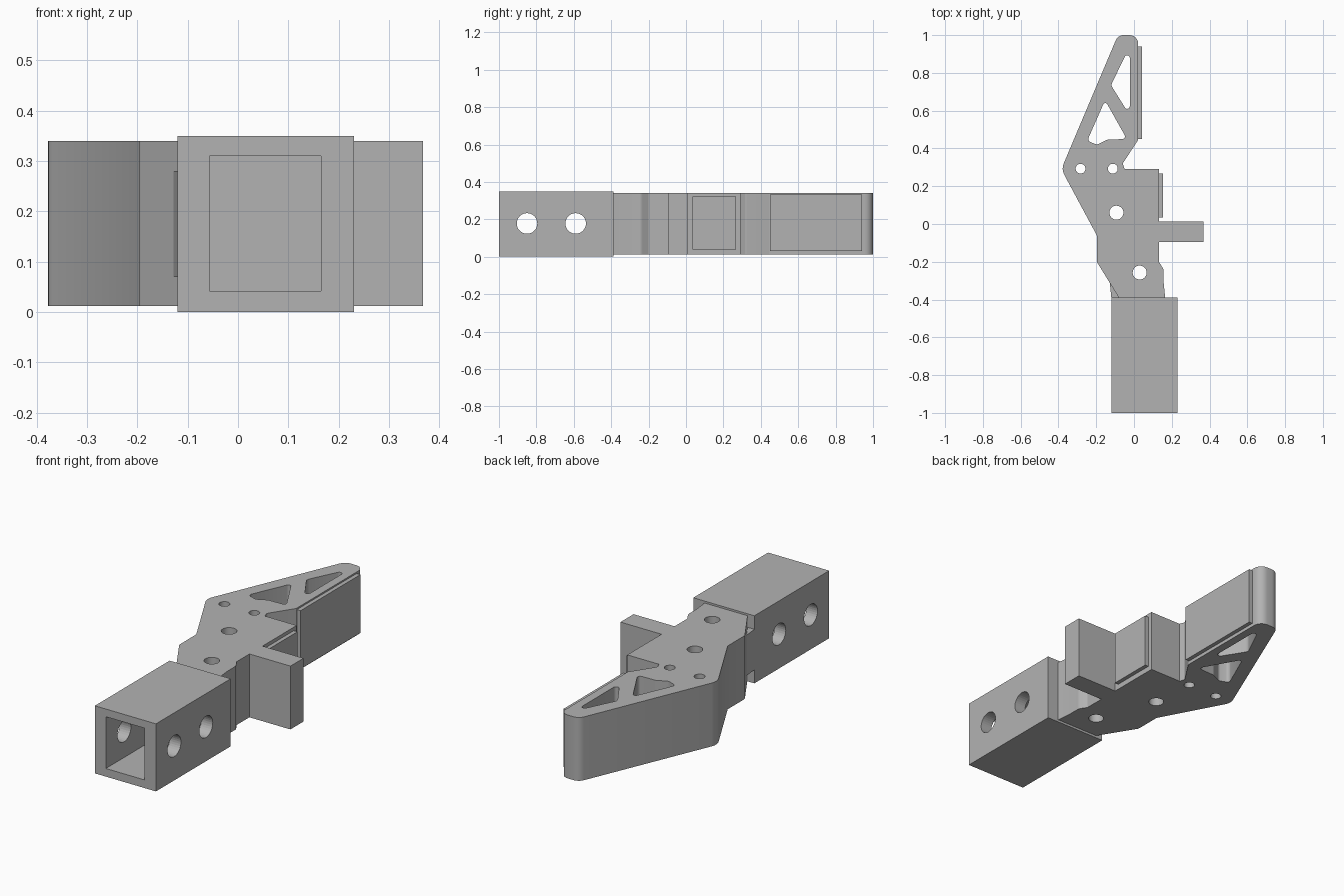
import bpy, bmesh, math
from mathutils import Vector

if "Cube" in bpy.data.objects:
    bpy.data.objects.remove(bpy.data.objects["Cube"])

grey = bpy.data.materials.new("mid grey")
grey.diffuse_color = (0.45, 0.45, 0.45, 1)
grey.use_nodes = True
grey.node_tree.nodes["Principled BSDF"].inputs["Base Color"].default_value = grey.diffuse_color


def rounded(corners, steps=6):
    """Outline from (x, y[, radius]) corners, each with its fillet."""
    pts = []
    for i, c in enumerate(corners):
        p = Vector(c[:2])
        r = c[2] if len(c) > 2 else 0
        if r == 0:
            pts.append(p)
            continue
        a = (Vector(corners[i - 1][:2]) - p).normalized()
        b = (Vector(corners[(i + 1) % len(corners)][:2]) - p).normalized()
        half = a.angle(b) / 2
        centre = p + (a + b).normalized() * (r / math.sin(half))
        start = p + a * (r / math.tan(half)) - centre
        end = p + b * (r / math.tan(half)) - centre
        turn = math.atan2(start.x * end.y - start.y * end.x, start.dot(end))
        for k in range(steps + 1):
            t = turn * k / steps
            pts.append(centre + Vector((start.x * math.cos(t) - start.y * math.sin(t),
                                        start.x * math.sin(t) + start.y * math.cos(t))))
    return pts


def circle(x, y, r, n=32):
    return [Vector((x + r * math.cos(2 * math.pi * k / n),
                    y + r * math.sin(2 * math.pi * k / n))) for k in range(n)]


def plate(name, outlines, z0, z1):
    """Extruded outline; every further outline is a hole."""
    cu = bpy.data.curves.new(name, 'CURVE')
    cu.dimensions, cu.fill_mode = '2D', 'BOTH'
    cu.extrude = (z1 - z0) / 2
    for pts in outlines:
        s = cu.splines.new('POLY')
        s.points.add(len(pts) - 1)
        for q, p in zip(s.points, pts):
            q.co = (p.x, p.y, 0, 1)
        s.use_cyclic_u = True
    tmp = bpy.data.objects.new(name + "_outline", cu)
    bpy.context.collection.objects.link(tmp)
    bpy.context.view_layer.update()
    me = bpy.data.meshes.new_from_object(
        tmp.evaluated_get(bpy.context.evaluated_depsgraph_get()))
    bpy.data.objects.remove(tmp)
    bm = bmesh.new()
    bm.from_mesh(me)
    bmesh.ops.remove_doubles(bm, verts=bm.verts, dist=1e-5)
    bmesh.ops.translate(bm, verts=bm.verts, vec=(0, 0, (z0 + z1) / 2))
    bmesh.ops.recalc_face_normals(bm, faces=bm.faces)
    bm.to_mesh(me)
    bm.free()
    return finish(name, me)


def finish(name, me):
    me.name = name
    me.materials.clear()
    me.materials.append(grey)
    ob = bpy.data.objects.new(name, me)
    bpy.context.collection.objects.link(ob)
    bpy.ops.object.select_all(action='DESELECT')
    ob.select_set(True)
    bpy.context.view_layer.objects.active = ob
    bpy.ops.object.shade_smooth_by_angle(angle=math.radians(30))
    return ob


def rect(x0, x1, y0, y1):
    return rounded([(x0, y0), (x1, y0), (x1, y1), (x0, y1)])


# main bracket with side arm, lightening windows and bolt holes
body = rounded([
    (-0.08, -0.39), (0.165, -0.39), (0.157, -0.31), (0.157, -0.24, 0.03), (0.132, -0.2),
    (0.132, -0.095), (0.367, -0.095), (0.367, 0.012), (0.132, 0.012), (0.132, 0.292),
    (-0.05, 0.292), (-0.06, 0.32, 0.012), (0.022, 0.445), (0.022, 1.0, 0.045),
    (-0.085, 1.0, 0.045), (-0.385, 0.29, 0.07), (-0.197, -0.06), (-0.197, -0.2, 0.03)])
upper_window = rounded([(-0.022, 0.94, 0.014), (-0.022, 0.575, 0.014), (-0.122, 0.735, 0.025)])
lower_window = rounded([(-0.153, 0.655, 0.012), (-0.038, 0.45, 0.014), (-0.14, 0.447, 0.03),
                        (-0.195, 0.42, 0.02), (-0.248, 0.44, 0.018)])
plate("bracket", [body, upper_window, lower_window,
                  circle(-0.283, 0.293, 0.026), circle(-0.112, 0.293, 0.026),
                  circle(-0.093, 0.06, 0.037), circle(0.03, -0.257, 0.037)], 0.012, 0.34)

# tongue joining the bracket to the tube
plate("tongue", [rounded([(-0.12, -0.39), (0.15, -0.39), (0.15, -0.31), (-0.128, -0.31)])],
      0.07, 0.28)

# contact pads
plate("long_pad", [rect(0.02, 0.043, 0.45, 0.94)], 0.03, 0.332)
plate("short_pad", [rect(0.13, 0.153, 0.035, 0.268)], 0.04, 0.322)

# square tube: extruded upright, then laid along y
tube = plate("square_tube", [rect(-0.12, 0.23, 0, 0.35), rect(-0.057, 0.165, 0.042, 0.31)],
             0.388, 1.0)
for v in tube.data.vertices:
    x, y, z = v.co
    v.co = (x, -z, y)

# cross holes through the tube walls
for i, y in enumerate((-0.85, -0.59)):
    bpy.ops.mesh.primitive_cylinder_add(vertices=32, radius=0.055, depth=1,
                                        location=(0.05, y, 0.178), rotation=(0, math.pi / 2, 0))
    cutter = bpy.context.object
    cutter.name = "tube_hole_cutter_%d" % (i + 1)
    cutter.data.materials.append(grey)
    cutter.hide_render = True
    cutter.hide_set(True)
    mod = tube.modifiers.new("hole", 'BOOLEAN')
    mod.operation, mod.solver, mod.object = 'DIFFERENCE', 'EXACT', cutter
